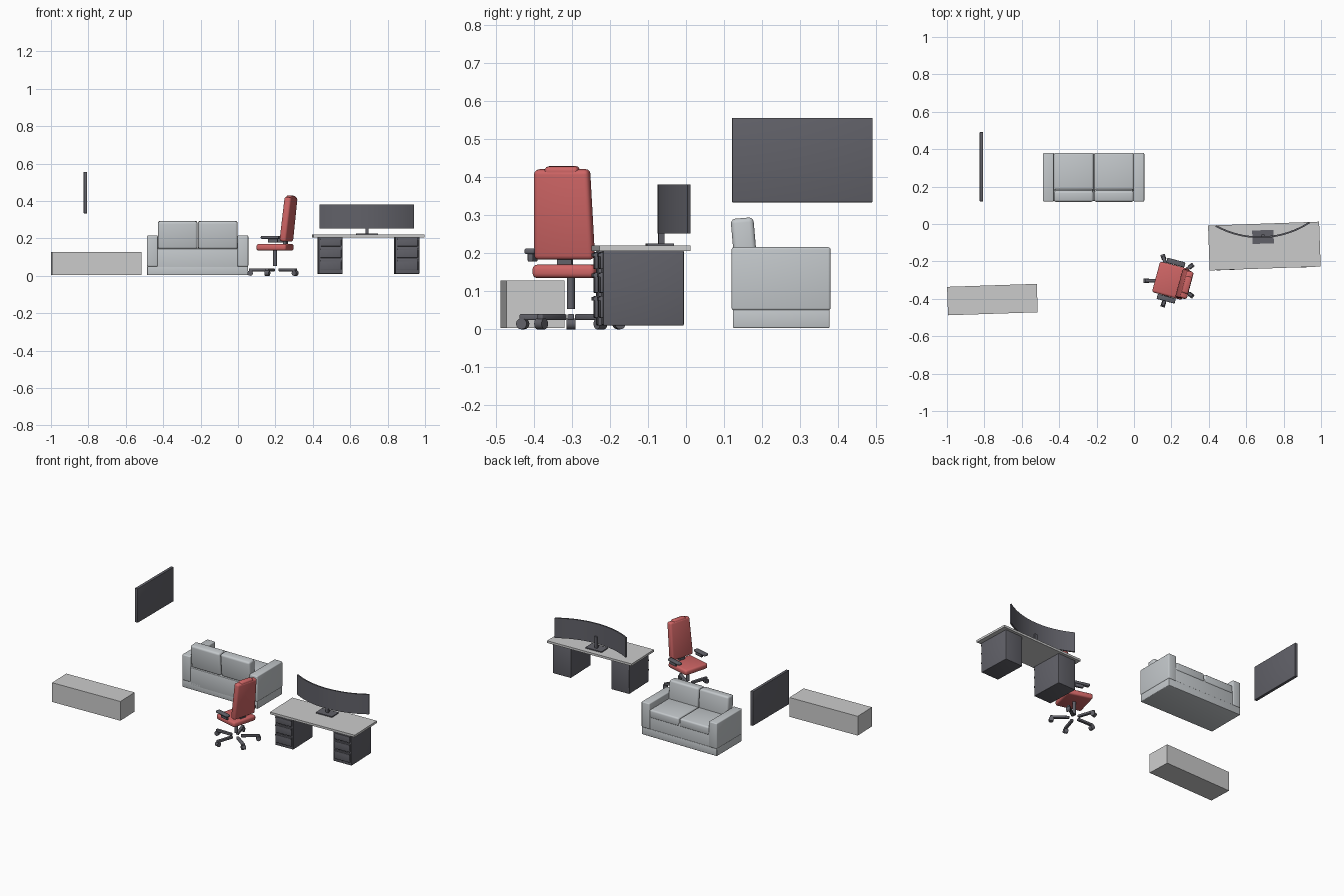
import bpy, bmesh, math
from mathutils import Matrix, Vector

if "Cube" in bpy.data.objects:
    bpy.data.objects.remove(bpy.data.objects["Cube"])

def material(name, c):
    m = bpy.data.materials.new(name)
    m.diffuse_color = (*c, 1)
    m.use_nodes = True
    m.node_tree.nodes["Principled BSDF"].inputs["Base Color"].default_value = m.diffuse_color
    return m

RED = material("red", (0.62, 0.13, 0.13))
DARK = material("dark_grey", (0.12, 0.12, 0.14))
LIGHT = material("light_grey", (0.55, 0.58, 0.60))

def frame(x, y, z=0, deg=0, axis='Z'):
    return Matrix.Translation((x, y, z)) @ Matrix.Rotation(math.radians(deg), 4, axis)

def finish(name, bm, M, mat, smooth=False):
    bm.transform(M)
    bmesh.ops.recalc_face_normals(bm, faces=bm.faces)
    me = bpy.data.meshes.new(name)
    bm.to_mesh(me)
    bm.free()
    ob = bpy.data.objects.new(name, me)
    bpy.context.collection.objects.link(ob)
    if mat:
        me.materials.append(mat)
    if smooth:
        bpy.ops.object.select_all(action='DESELECT')
        ob.select_set(True)
        bpy.context.view_layer.objects.active = ob
        bpy.ops.object.shade_smooth_by_angle(angle=math.radians(35))
    return ob

def box(name, lo, hi, M=Matrix(), mat=None, bevel=0, taper=1):
    """Box between two corners; taper scales its top across y."""
    bm = bmesh.new()
    bmesh.ops.create_cube(bm, size=1)
    for v in bm.verts:
        t = taper if v.co.z > 0 else 1
        v.co = Vector(((lo[i] + hi[i]) / 2 + v.co[i] * (hi[i] - lo[i]) * (t if i == 1 else 1)
                       for i in range(3)))
    if bevel:
        bmesh.ops.bevel(bm, geom=bm.edges[:], offset=bevel, segments=3,
                        profile=0.5, affect='EDGES')
    return finish(name, bm, M, mat, bevel > 0)

def cylinder(name, r, depth, M, mat):
    bm = bmesh.new()
    bmesh.ops.create_cone(bm, cap_ends=True, segments=20, radius1=r, radius2=r, depth=depth)
    return finish(name, bm, M, mat, True)

# wall screen and low cabinet
box("wall_screen", (-0.825, 0.121, 0.334), (-0.806, 0.491, 0.556), mat=DARK, bevel=0.002)
box("low_cabinet", (-0.24, -0.076, 0.003), (0.24, 0.076, 0.128), frame(-0.757, -0.404, 0, 1.9))

# sofa: base, arms, then a seat and back cushion on each half
box("sofa_base", (-0.486, 0.123, 0.003), (0.054, 0.378, 0.052), mat=LIGHT, bevel=0.004)
box("sofa_body", (-0.432, 0.123, 0.03), (0.0, 0.376, 0.145), mat=LIGHT, bevel=0.004)
for side, x in (("left", -0.487), ("right", -0.003)):
    box(side + "_sofa_arm", (x, 0.12, 0.05), (x + 0.058, 0.38, 0.216), mat=LIGHT, bevel=0.006)
for side, x in (("left", -0.428), ("right", -0.213)):
    box(side + "_seat_cushion", (x, 0.17, 0.125), (x + 0.211, 0.38, 0.178), mat=LIGHT, bevel=0.01)
    box(side + "_back_cushion", (x, -0.03, 0), (x + 0.211, 0.03, 0.148),
        frame(0, 0.16, 0.145, 5, 'X'), LIGHT, 0.012)

# desk with two drawer pedestals
D = frame(0.697, -0.118, 0, 2)
box("desk_top", (-0.297, -0.12, 0.206), (0.297, 0.12, 0.22), D)
for side, x in (("left", -0.205), ("right", 0.205)):
    box(side + "_pedestal", (x - 0.064, -0.109, 0.01), (x + 0.064, 0.103, 0.207), D, DARK, 0.003)
    for i, (z0, z1) in enumerate(((0.03, 0.088), (0.096, 0.15), (0.158, 0.203))):
        box(f"{side}_drawer_{i}", (x - 0.056, -0.117, z0), (x + 0.056, -0.105, z1), D, DARK, 0.003)
        box(f"{side}_drawer_lip_{i}", (x - 0.056, -0.121, z1 - 0.012), (x + 0.056, -0.115, z1 - 0.003), D, DARK)

# curved monitor: an arc sweep with ends bending to +y, plus stand
bm = bmesh.new()
R, half, n = 0.49, math.asin(0.253 / 0.49), 24
rings = []
for i in range(n + 1):
    a = -half + 2 * half * i / n
    rings.append([bm.verts.new((r * math.sin(a), R - r * math.cos(a), z))
                  for r, z in ((R, 0.252), (R - 0.009, 0.252), (R - 0.009, 0.381), (R, 0.381))])
for a, b in zip(rings, rings[1:]):
    for k in range(4):
        bm.faces.new((a[k], a[(k + 1) % 4], b[(k + 1) % 4], b[k]))
bm.faces.new(rings[0])
bm.faces.new(rings[-1])
S = frame(0.69, -0.075, 0, 2)
finish("curved_monitor", bm, S, DARK, True)
box("monitor_foot", (-0.057, -0.03, 0.219), (0.057, 0.042, 0.226), S, DARK)
box("monitor_neck", (-0.009, 0.002, 0.222), (0.009, 0.018, 0.30), S, DARK)

# office chair: local +x points to its back
C = frame(0.198, -0.303, 0, -15)
box("chair_seat", (-0.083, -0.085, 0.135), (0.083, 0.085, 0.17), C, RED, 0.012)
B = C @ frame(0.062, 0, 0.184, 6.5, 'Y')
box("chair_back", (-0.019, -0.081, 0), (0.019, 0.081, 0.238), B, RED, 0.012, 0.92)
box("head_pad", (-0.017, -0.046, 0.2), (0.017, 0.046, 0.246), B, RED, 0.01)
box("back_bracket", (0.0, -0.02, 0.14), (0.065, 0.02, 0.155), C, DARK)
box("back_stem", (0.05, -0.02, 0.14), (0.066, 0.02, 0.22), C, DARK)
for side, s in (("left", -1), ("right", 1)):
    y = s * 0.1
    box(side + "_armrest", (-0.05, y - 0.014, 0.198), (0.05, y + 0.014, 0.213), C, DARK, 0.005)
    box(side + "_armrest_post", (-0.012, y - 0.007, 0.178), (0.042, y + 0.007, 0.2), C, DARK, 0.003)
cylinder("chair_column", 0.0105, 0.085, C @ frame(0, 0, 0.0955), DARK)

# five-spoke foot with casters
for i in range(5):
    L = frame(0.198, -0.303, 0, 36 + 72 * i)
    box(f"foot_spoke_{i}", (0.028, -0.009, 0.024), (0.14, 0.009, 0.04), L, DARK, 0.004)
    cylinder(f"caster_{i}", 0.0145, 0.024, L @ frame(0.133, 0, 0.0145, 90, 'X'), DARK)
